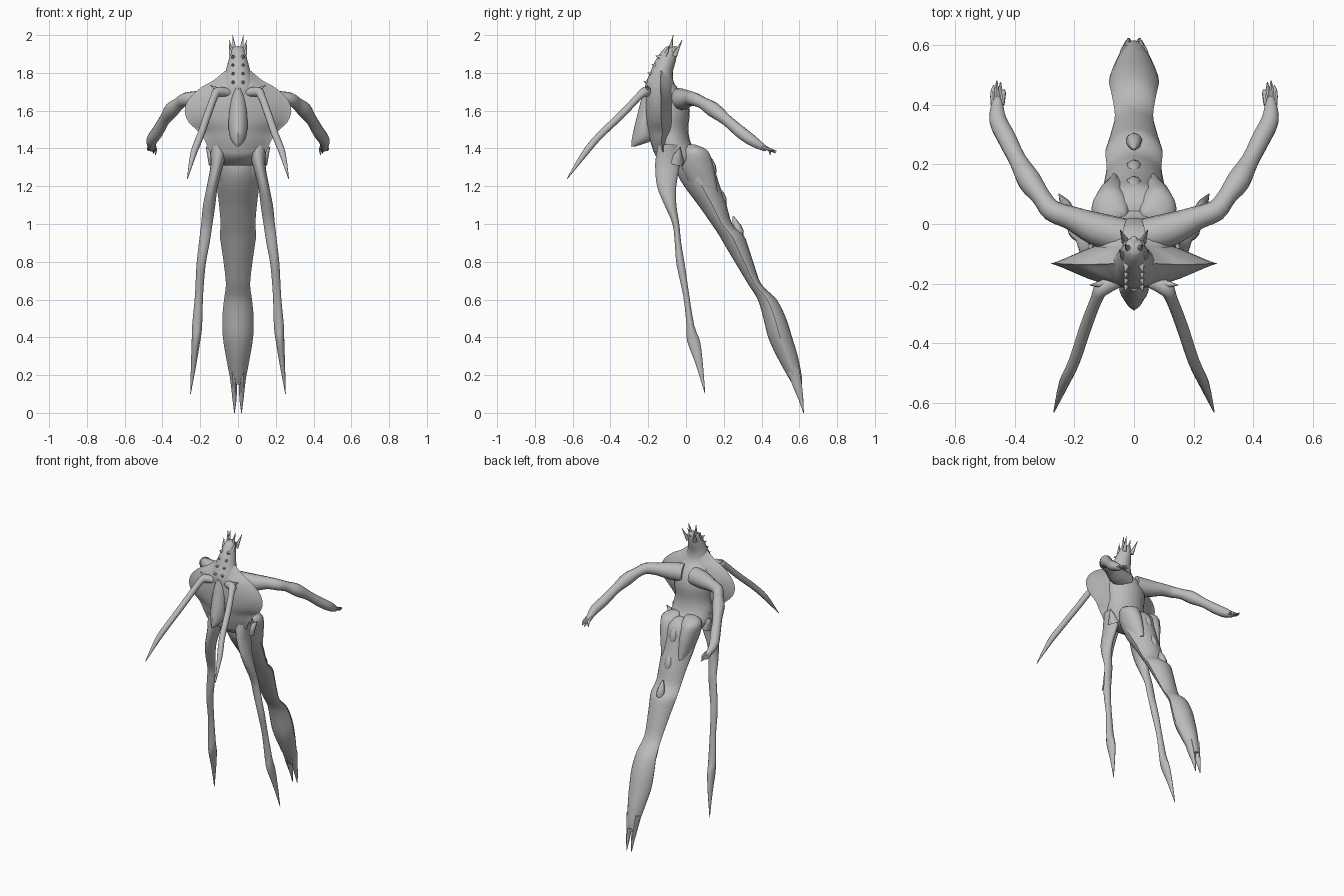
import bpy, bmesh, math
from mathutils import Vector

grey = bpy.data.materials.new("grey_skin")
grey.diffuse_color = (0.5, 0.5, 0.5, 1)


def finish(name, rings, mirror=False, angle=50):
    """Skin a list of point rings, cap both ends, shade, and mirror if paired."""
    bm = bmesh.new()
    loops = [[bm.verts.new(p) for p in ring] for ring in rings]
    n = len(loops[0])
    for a, b in zip(loops, loops[1:]):
        for i in range(n):
            j = (i + 1) % n
            bm.faces.new((a[i], a[j], b[j], b[i]))
    bm.faces.new(loops[0])
    bm.faces.new(loops[-1])
    bmesh.ops.recalc_face_normals(bm, faces=bm.faces)
    me = bpy.data.meshes.new(name)
    bm.to_mesh(me)
    bm.free()
    me.materials.append(grey)
    ob = bpy.data.objects.new(name, me)
    bpy.context.collection.objects.link(ob)
    if mirror:
        ob.modifiers.new("mirror", 'MIRROR').use_mirror_merge = False
    bpy.ops.object.select_all(action='DESELECT')
    ob.select_set(True)
    bpy.context.view_layer.objects.active = ob
    bpy.ops.object.shade_smooth_by_angle(angle=math.radians(angle))
    return ob


def smooth_rows(rows, steps=3):
    """Catmull-Rom interpolation through rows of numbers."""
    out = []
    for i in range(len(rows) - 1):
        p0, p1 = rows[max(i - 1, 0)], rows[i]
        p2, p3 = rows[i + 1], rows[min(i + 2, len(rows) - 1)]
        for s in range(steps):
            t = s / steps
            out.append([0.5 * (2 * b + (c - a) * t + (2 * a - 5 * b + 4 * c - d) * t * t
                        + (3 * b - a - 3 * c + d) * t ** 3)
                        for a, b, c, d in zip(p0, p1, p2, p3)])
    return out + [list(rows[-1])]


def stack(name, rows, power=0.0, sides=20, mirror=False, steps=3, angle=50):
    """Horizontal slices: z, front y, back y, left x, right x. Power sharpens the side edges."""
    rings = []
    for z, y0, y1, x0, x1 in smooth_rows(rows, steps):
        ring = []
        for k in range(sides):
            a = 2 * math.pi * k / sides
            s = math.sin(a)
            ring.append(((x0 + x1) / 2 + (x1 - x0) / 2 * math.cos(a),
                         (y0 + y1) / 2 + (y1 - y0) / 2 * s * abs(s) ** power, z))
        rings.append(ring)
    return finish(name, rings, mirror, angle)


def tube(name, rows, sides=12, mirror=True, steps=3):
    """Tapered limb through points: x, y, z, radius."""
    rows = smooth_rows(rows, steps)
    pts = [Vector(r[:3]) for r in rows]
    rings = []
    for i, p in enumerate(pts):
        t = (pts[min(i + 1, len(pts) - 1)] - pts[max(i - 1, 0)]).normalized()
        u = t.cross(Vector((0.3, 0.2, 1))).normalized()
        v = t.cross(u)
        r = max(rows[i][3], 0.001)
        rings.append([p + r * (u * math.cos(2 * math.pi * k / sides)
                               + v * math.sin(2 * math.pi * k / sides)) for k in range(sides)])
    return finish(name, rings, mirror)


def spike(name, base, tip, r, mirror=True):
    tube(name, [(*base, r), (*tip, 0.001)], 8, mirror, 2)


def sym(rows):
    return [(z, a, b, -w, w) for z, a, b, w in rows]


# Head, neck and torso in one skin
stack("torso", sym([
    (1.94, -.10, -.06, .02), (1.92, -.125, -.045, .036), (1.86, -.165, -.055, .052),
    (1.80, -.19, -.07, .068), (1.74, -.215, -.06, .09), (1.68, -.215, -.005, .125),
    (1.60, -.20, .02, .14), (1.50, -.19, .012, .13), (1.42, -.175, .03, .14),
    (1.36, -.16, .08, .135), (1.31, -.09, .09, .10)]), 0.1, 24)

# Thin edged shell lobes either side of the chest
stack("mantle", sym([
    (1.81, -.185, -.08, .07), (1.76, -.20, -.07, .13), (1.72, -.21, -.06, .20),
    (1.66, -.215, -.05, .262), (1.60, -.215, -.05, .282), (1.54, -.21, -.05, .262),
    (1.49, -.20, -.05, .21), (1.44, -.19, -.07, .175), (1.38, -.17, -.07, .15)]),
    1.8, 32)

# Hanging breast keel
stack("keel", sym([
    (1.72, -.225, -.17, .02), (1.65, -.24, -.17, .04), (1.53, -.27, -.17, .05),
    (1.45, -.287, -.17, .04), (1.41, -.29, -.27, .004)]), 0.6, 12)

# Long trailing tail with edged sides
stack("tail", sym([
    (1.40, 0, .08, .08), (1.36, -.05, .13, .125), (1.28, -.05, .155, .118),
    (1.20, -.01, .18, .112), (1.10, .065, .215, .10), (1.0, .135, .245, .092),
    (.94, .175, .305, .096), (.88, .21, .33, .088), (.78, .27, .362, .074),
    (.68, .33, .40, .064), (.60, .38, .48, .074), (.50, .41, .53, .083),
    (.40, .435, .562, .08), (.30, .48, .592, .064), (.20, .535, .612, .045),
    (.15, .565, .615, .032)]), 0.5, 20, angle=40)
stack("tail_tip", [
    (.24, .53, .60, .004, .05), (.15, .56, .615, .005, .038),
    (.07, .595, .622, .008, .029), (0, .62, .624, .017, .02)], 0.3, 10, True)

# Raised plates down the back of the tail
for i, (y, z) in enumerate([(.155, 1.28), (.21, 1.11), (.30, .94)]):
    tube(f"tail_ridge_{i + 1}", [(0, y - .05, z + .10, .004), (0, y - .022, z + .02, .028),
                                 (0, y - .01, z - .06, .004)], 8, False)

# Haunches and flared hip points
stack("haunch", [
    (1.42, .01, .05, .03, .09), (1.39, -.02, .115, .015, .14), (1.32, -.03, .145, .012, .135),
    (1.24, 0, .16, .02, .115), (1.16, .06, .17, .04, .09)], 0.2, 14, True)
spike("hip_point", (.12, -.05, 1.33), (.17, -.03, 1.41), .04)

# Slender legs ending in blades
stack("leg", [
    (1.42, -.15, -.03, .05, .155), (1.32, -.165, -.03, .075, .145),
    (1.20, -.155, -.05, .107, .165), (1.10, -.115, -.05, .12, .185),
    (1.0, -.072, -.035, .135, .195), (.90, -.06, -.025, .15, .207),
    (.78, -.05, -.005, .172, .22), (.62, -.015, .018, .185, .228),
    (.46, .002, .045, .19, .243), (.38, .005, .075, .20, .245),
    (.26, .05, .09, .22, .249), (.10, .10, .102, .25, .253)], 0.2, 14, True)

# Arms sweeping backward
tube("arm", [
    (.04, -.04, 1.66, .06), (.13, -.015, 1.66, .055), (.21, .02, 1.665, .04),
    (.275, .045, 1.66, .036), (.31, .09, 1.64, .032), (.35, .145, 1.605, .04),
    (.39, .215, 1.55, .03), (.425, .285, 1.49, .032), (.455, .345, 1.445, .03),
    (.458, .40, 1.41, .02), (.456, .425, 1.395, .012)])

# Fingers
for i, (x, y, z) in enumerate([(.436, .445, 1.365), (.447, .475, 1.375),
                               (.459, .48, 1.385), (.47, .465, 1.39)]):
    tube(f"finger_{i + 1}", [(.457 + (i - 1.5) * .009, .40, 1.41, .01),
                             ((x + .457) / 2 + (i - 1.5) * .006, .44, 1.395, .009),
                             (x, y, z, .002)], 7)

# Forward whips with shoulder sockets
tube("whip", [
    (.05, -.19, 1.695, .022), (.105, -.215, 1.70, .027), (.125, -.25, 1.675, .02),
    (.16, -.34, 1.58, .02), (.20, -.46, 1.465, .019), (.235, -.535, 1.375, .017),
    (.268, -.629, 1.24, .002)])
spike("shoulder_point", (.09, -.20, 1.70), (.148, -.205, 1.735), .02)

# Crown horns, brow and eyes
spike("inner_horn", (.017, -.085, 1.91), (.029, -.068, 2.0), .013)
spike("outer_horn", (.028, -.06, 1.89), (.046, -.02, 1.975), .014)
spike("cheek_horn", (.035, -.11, 1.89), (.048, -.085, 1.95), .012)
tube("eye", [(.025, -.075, 1.905, .004), (.026, -.068, 1.915, .012),
             (.027, -.06, 1.925, .004)], 8)
tube("snout", [(0, -.09, 1.90, .02), (0, -.06, 1.925, .018), (0, -.04, 1.93, .005)], 10, False)

# Small knobs along the front midline of the neck
for i in range(4):
    z = 1.88 - i * .045
    y = -.15 - i * .021
    spike(f"throat_knob_{i + 1}", (.022, y + .02, z), (.03, y - .012, z + .012), .016)
